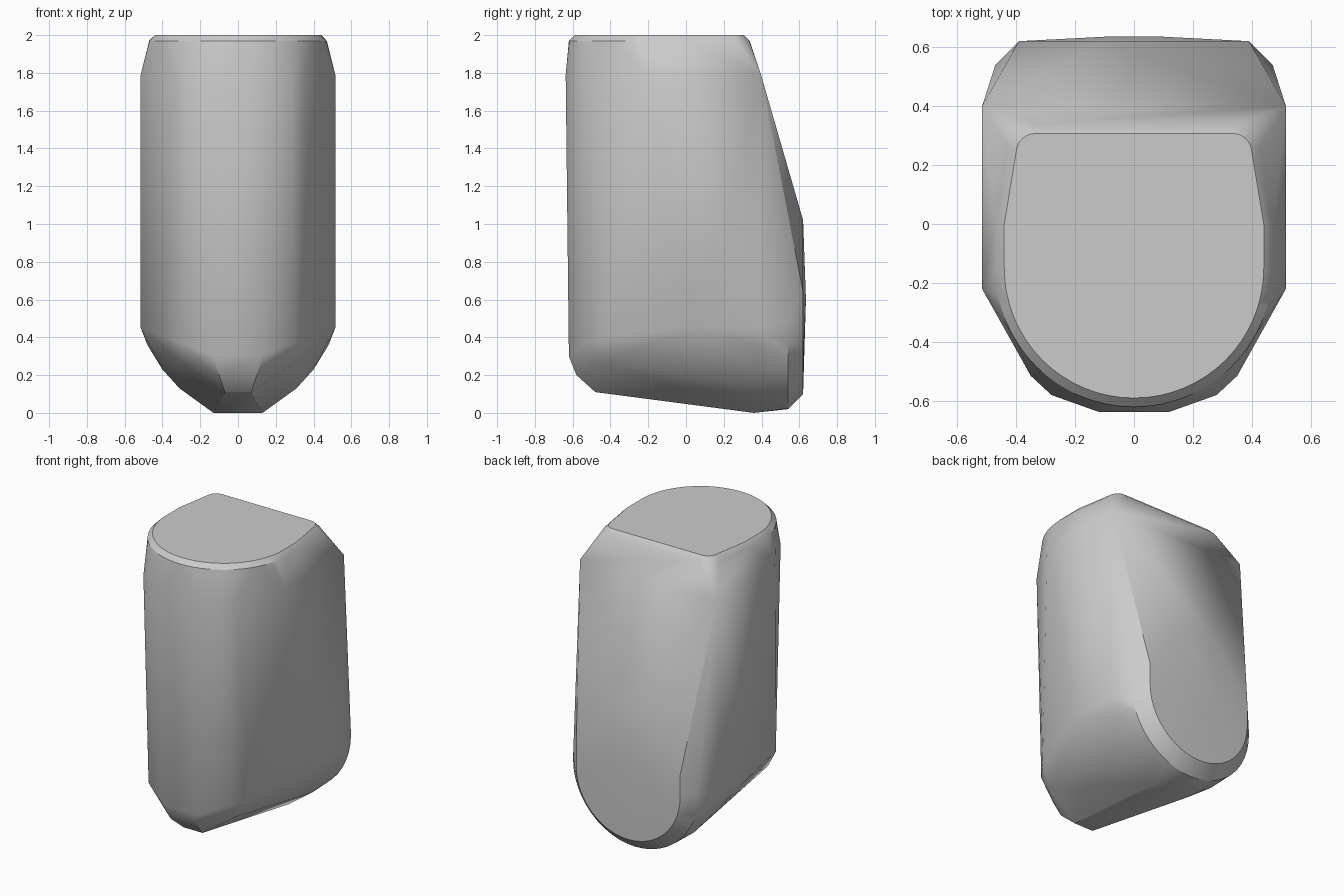
import bpy, bmesh
from math import cos, sin, pi, radians

cube = bpy.data.objects.get("Cube")
if cube:
    bpy.data.objects.remove(cube, do_unlink=True)

grey = bpy.data.materials.new("plain_grey")
grey.use_nodes = True
COLOUR = (0.6, 0.6, 0.6, 1)
grey.diffuse_color = COLOUR
grey.node_tree.nodes["Principled BSDF"].inputs["Base Color"].default_value = COLOUR


def arc(cx, cy, r, start, end, n):
    """Points on a circular arc, angles in degrees."""
    angles = [radians(start + (end - start) * i / n) for i in range(n + 1)]
    return [(cx + r * cos(a), cy + r * sin(a)) for a in angles]


def top_outline(grow, z):
    """Half of the D-shaped top rim: round front, straight tapered back."""
    front = arc(0, -0.15, 0.44 + grow, -90, 0, 16)
    back = [(0.44 + grow, 0)] + arc(0.335, 0.243, 0.064 + grow, 8, 90, 6)
    return [(x, y, z) for x, y in front + back]


def back_outline(r, y, z_top):
    """Half of the U-shaped back panel rim."""
    return [(x, y, z) for x, z in arc(0, 0.49, r, -90, 0, 12)] + [(r, y, z_top)]


# Half of the body: rims and key corners, mirrored below
half = top_outline(0, 2.0) + top_outline(0.03, 1.97)
half += back_outline(0.39, 0.62, 0.64) + back_outline(0.47, 0.54, 0.5)
# Bulge of the back panel and upper back corners
half += [(0.1, 0.62, 1.02), (0.1, 0.635, 0.6), (0.515, 0.4, 1.78)]
# Shoulders around the front
half += [(0.515, -0.22, 1.79), (0.35, -0.515, 1.76), (0.28, -0.58, 1.76), (0.12, -0.637, 1.79)]
# Widest section towards the back, with a rounded underside
half += [(0.13, 0.36, 0), (0.31, 0.36, 0.13), (0.4, 0.36, 0.23), (0.48, 0.37, 0.36), (0.515, 0.38, 0.45)]
# Lower front
half += [(0.515, 0.05, 0.45), (0.38, -0.42, 0.4), (0.3, -0.53, 0.37), (0.13, -0.62, 0.3),
         (0.1, -0.58, 0.2), (0.07, -0.48, 0.11), (0.3, -0.45, 0.27)]

# Wrap the points in a tight skin
bm = bmesh.new()
for x, y, z in half:
    for side in (1, -1):
        bm.verts.new((side * x, y, z))
bmesh.ops.remove_doubles(bm, verts=bm.verts[:], dist=0.001)
hull = bmesh.ops.convex_hull(bm, input=bm.verts[:])
loose = {v for v in hull["geom_interior"] + hull["geom_unused"] if isinstance(v, bmesh.types.BMVert)}
bmesh.ops.delete(bm, geom=list(loose), context="VERTS")
bmesh.ops.dissolve_limit(bm, angle_limit=radians(0.5), verts=bm.verts[:], edges=bm.edges[:])
bmesh.ops.recalc_face_normals(bm, faces=bm.faces[:])

mesh = bpy.data.meshes.new("body")
bm.to_mesh(mesh)
bm.free()
mesh.materials.append(grey)
body = bpy.data.objects.new("body", mesh)
bpy.context.collection.objects.link(body)
bpy.context.view_layer.objects.active = body
body.select_set(True)
bpy.ops.object.shade_smooth_by_angle(angle=radians(30))
